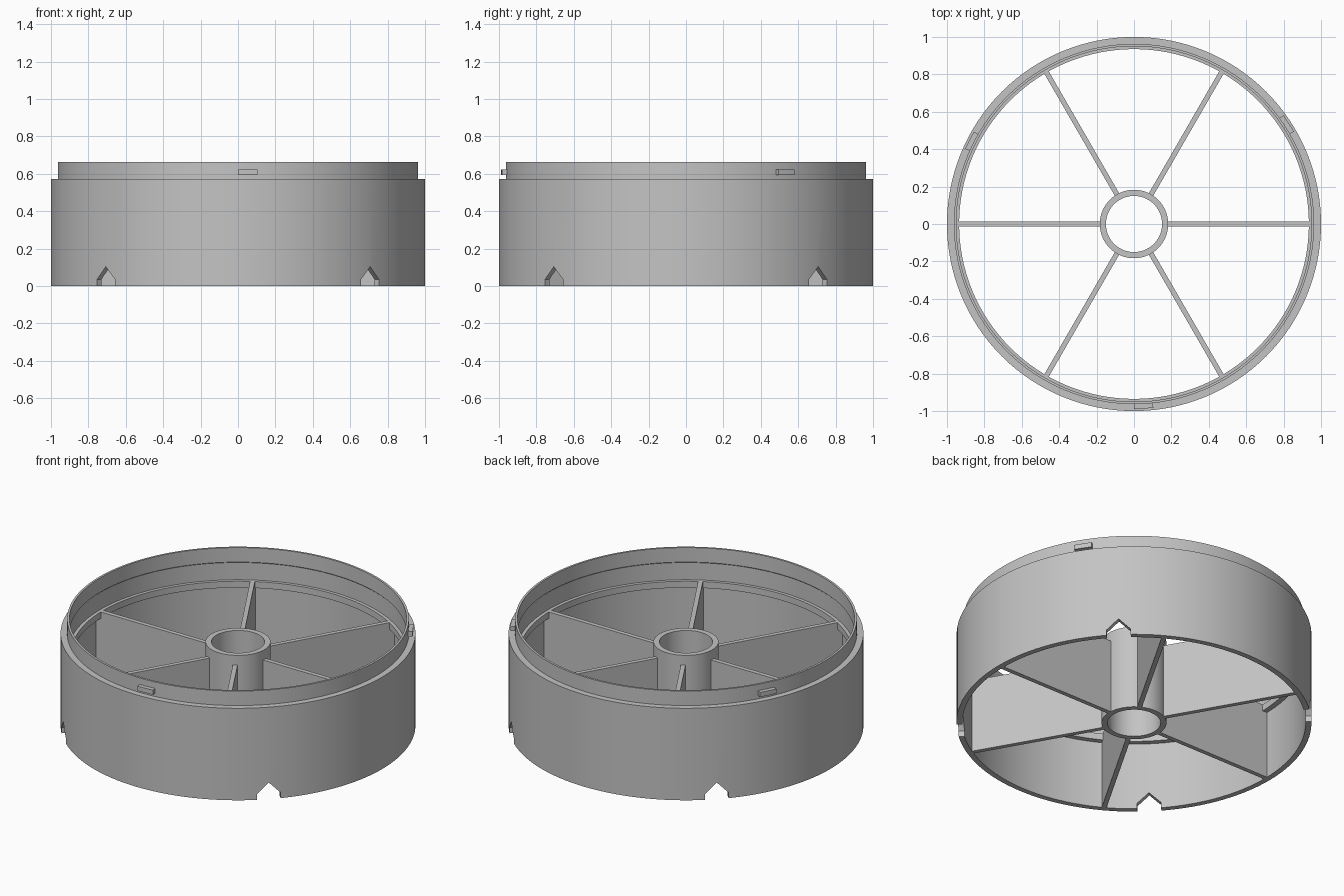
import bpy, bmesh, math
from mathutils import Matrix

if "Cube" in bpy.data.objects:
    bpy.data.objects.remove(bpy.data.objects["Cube"])

SEGMENTS = 128
grey = bpy.data.materials.new("plain_grey")
grey.diffuse_color = (0.55, 0.55, 0.55, 1)
grey.use_nodes = True
grey.node_tree.nodes["Principled BSDF"].inputs["Base Color"].default_value = grey.diffuse_color


def make(name, bm, smooth=True):
    """Turn a bmesh into a named object."""
    bmesh.ops.recalc_face_normals(bm, faces=bm.faces)
    mesh = bpy.data.meshes.new(name)
    bm.to_mesh(mesh)
    bm.free()
    mesh.materials.append(grey)
    ob = bpy.data.objects.new(name, mesh)
    bpy.context.collection.objects.link(ob)
    if smooth:
        shade(ob)
    return ob


def select(ob):
    bpy.ops.object.select_all(action='DESELECT')
    ob.select_set(True)
    bpy.context.view_layer.objects.active = ob


def shade(ob):
    select(ob)
    bpy.ops.object.shade_smooth_by_angle(angle=math.radians(25))


def revolve(profile, start=0.0, sweep=360.0, steps=SEGMENTS):
    """Sweep a closed (radius, height) profile about z."""
    bm = bmesh.new()
    full = sweep == 360
    rings = []
    for i in range(steps if full else steps + 1):
        a = math.radians(start + sweep * i / steps)
        rings.append([bm.verts.new((r * math.cos(a), r * math.sin(a), z))
                      for r, z in profile])
    n = len(profile)
    for i in range(steps):
        p, q = rings[i], rings[(i + 1) % len(rings)]
        for j in range(n):
            k = (j + 1) % n
            bm.faces.new((p[j], q[j], q[k], p[k]))
    if not full:
        bm.faces.new(rings[0])
        bm.faces.new(rings[-1])
    return bm


def extrude_x(outline, x0, x1, angle):
    """Prism from a (y, z) outline between x0 and x1, turned about z."""
    bm = bmesh.new()
    a = [bm.verts.new((x0, y, z)) for y, z in outline]
    b = [bm.verts.new((x1, y, z)) for y, z in outline]
    bm.faces.new(a)
    bm.faces.new(b)
    for j in range(len(a)):
        k = (j + 1) % len(a)
        bm.faces.new((a[j], a[k], b[k], b[j]))
    bm.transform(Matrix.Rotation(math.radians(angle), 4, 'Z'))
    return bm


# outer wall with stepped lip and inner ledge
wall = make("outer_wall", revolve([
    (0.967, 0), (1, 0), (1, 0.572), (0.963, 0.572), (0.963, 0.662),
    (0.95, 0.662), (0.95, 0.572), (0.955, 0.567), (0.955, 0.46),
    (0.935, 0.46), (0.935, 0.42), (0.967, 0.42)]), smooth=False)

# four pointed notches in the bottom edge
notch = [(-0.068, -0.1), (0.068, -0.1), (0.068, 0.035), (0, 0.103), (-0.068, 0.035)]
for i in range(4):
    cutter = make("notch_cutter", extrude_x(notch, 0.9, 1.1, 45 + 90 * i), smooth=False)
    cutter.hide_render = True
    mod = wall.modifiers.new("notch", 'BOOLEAN')
    mod.operation = 'DIFFERENCE'
    mod.solver = 'EXACT'
    mod.object = cutter
    select(wall)
    bpy.ops.object.modifier_apply(modifier=mod.name)
    bpy.data.objects.remove(cutter)
shade(wall)

# central hub tube
make("hub", revolve([(0.15, 0), (0.183, 0), (0.183, 0.52), (0.15, 0.52)], steps=64))

# six upright divider spokes
w = 0.0135
for i in range(6):
    make("spoke", extrude_x([(-w, 0), (w, 0), (w, 0.46), (-w, 0.46)],
                            0.175, 0.94, 60 * i), smooth=False)
    # lower outer end reaching the wall beneath the ledge
    make("spoke_end", extrude_x([(-w, 0), (w, 0), (w, 0.42), (-w, 0.42)],
                                0.94, 0.97, 60 * i), smooth=False)

# three locking tabs on the lip
for i in range(3):
    make("locking_tab", revolve([(0.955, 0.593), (0.988, 0.593), (0.988, 0.622), (0.955, 0.622)],
                                start=-90 + 120 * i, sweep=6, steps=4))
